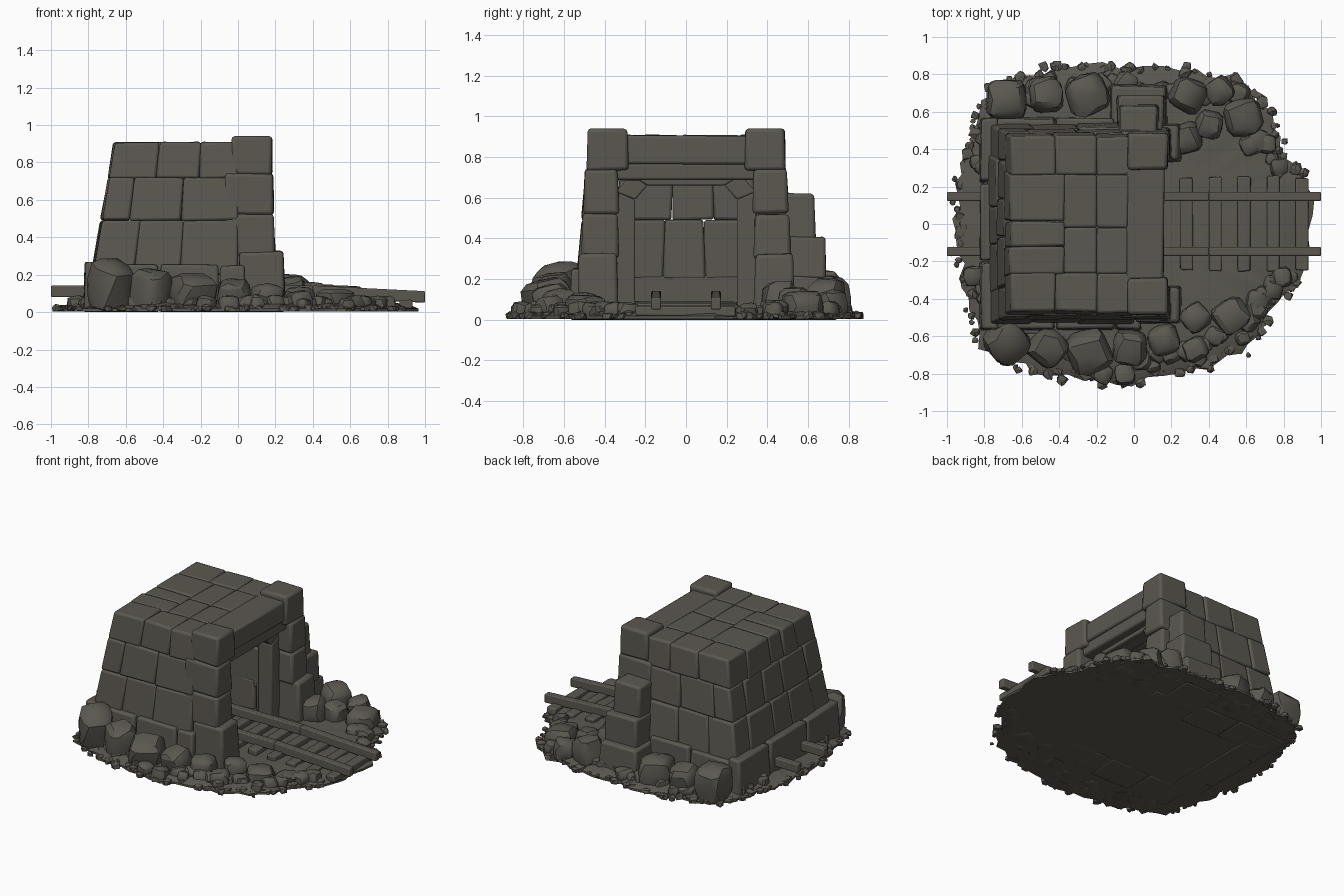
import bpy, bmesh, math, random
from mathutils import Vector, Matrix

if "Cube" in bpy.data.objects:
    bpy.data.objects.remove(bpy.data.objects["Cube"])

random.seed(7)
MAT = bpy.data.materials.new("weathered_stone")
MAT.diffuse_color = (0.105, 0.097, 0.081, 1)
MAT.use_nodes = True
MAT.node_tree.nodes["Principled BSDF"].inputs["Base Color"].default_value = MAT.diffuse_color


def finish(name, bm, bevel=0.0, angle=35, segments=2):
    """Turn a bmesh into a named object with optional bevel and shading."""
    bmesh.ops.recalc_face_normals(bm, faces=bm.faces)
    me = bpy.data.meshes.new(name)
    bm.to_mesh(me)
    bm.free()
    ob = bpy.data.objects.new(name, me)
    bpy.context.collection.objects.link(ob)
    me.materials.append(MAT)
    if bevel:
        mod = ob.modifiers.new("worn_edges", 'BEVEL')
        mod.width, mod.segments, mod.limit_method = bevel, segments, 'ANGLE'
    bpy.ops.object.select_all(action='DESELECT')
    ob.select_set(True)
    bpy.context.view_layer.objects.active = ob
    bpy.ops.object.shade_smooth_by_angle(angle=math.radians(angle))
    return ob


def hexa(bm, bottom, top, wob=0.0):
    """Eight cornered block from two matching quads, corners slightly jittered."""
    j = lambda: random.uniform(-wob, wob)
    v = [bm.verts.new((p[0] + j(), p[1] + j(), max(0, p[2] + j()))) for p in bottom + top]
    for f in ((0, 1, 2, 3), (4, 5, 6, 7), (0, 1, 5, 4), (1, 2, 6, 5), (2, 3, 7, 6), (3, 0, 4, 7)):
        bm.faces.new([v[i] for i in f])


def box(bm, x, y, z, wob=0.0, taper=0.0):
    def quad(zz, t):
        return [(x[0] + t, y[0] + t, zz), (x[1] - t, y[0] + t, zz),
                (x[1] - t, y[1] - t, zz), (x[0] + t, y[1] - t, zz)]
    hexa(bm, quad(z[0], 0), quad(z[1], taper), wob)


def rock(bm, x, y, z, r, h, detail=2, wob=0.09):
    """Chunky rounded-box rock, half width r, half height h."""
    vs = bmesh.ops.create_icosphere(bm, subdivisions=detail, radius=1)['verts']
    rot = Matrix.Rotation(random.uniform(0, 6.28), 3, 'Z') @ Matrix.Rotation(random.uniform(-.3, .3), 3, 'X')
    for v in vs:
        c = Vector([math.copysign(abs(a) ** 0.6, a) * 0.93 for a in v.co])
        c = rot @ (c * (1 + random.uniform(-wob, wob)))
        v.co = (x + c.x * r, y + c.y * r, max(0.003, z + c.z * h))


# Ground pad with irregular outline
OUT = [(-.95, -.1), (-.9, -.38), (-.8, -.68), (-.52, -.79), (-.1, -.86), (.3, -.79), (.6, -.68),
       (.74, -.45), (.93, -.25), (.95, .2), (.83, .32), (.73, .58), (.58, .77), (.3, .82),
       (-.2, .86), (-.58, .8), (-.78, .72), (-.87, .45), (-.95, .2)]


def outline(t):
    f = (t % 1) * len(OUT)
    i = int(f) % len(OUT)
    return Vector(OUT[i]).lerp(Vector(OUT[(i + 1) % len(OUT)]), f - int(f))


bm = bmesh.new()
N, rings = 90, []
for scale, z, wob in ((1.0, .004, .0), (1.0, .018, .0), (.94, .038, .006), (.8, .055, .008), (.5, .05, .004)):
    ring = []
    for i in range(N):
        edge_noise = 1 + .018 * math.sin(i * 2.3) + .012 * math.sin(i * 5.1)
        p = outline(i / N) * scale * edge_noise
        ring.append(bm.verts.new((p.x, p.y, z + random.uniform(-wob, wob))))
    rings.append(ring)
for a, b in zip(rings, rings[1:]):
    for i in range(N):
        k = (i + 1) % N
        bm.faces.new((a[i], a[k], b[k], b[i]))
bm.faces.new(rings[0])
bm.faces.new(rings[-1])
finish("ground_pad", bm)

# Tapered house walls: outer half width and back position at height z
hy = lambda z: .555 - .098 * z
xb = lambda z: -.81 + .17 * z
COURSES = [(.2, .49, (0, .28, .6, 1), (-1, -.3, .25, 1)),
           (.49, .72, (0, .2, .58, 1), (-1, -.2, .4, 1)),
           (.715, .908, (0, .36, .7, 1), (-1, -.45, 0.05, 1))]

for side, label in ((-1, "front"), (1, "rear")):
    bm = bmesh.new()
    for z0, z1, cuts, _ in COURSES:
        inner = .26 if z0 > .7 else .34
        for a, b in zip(cuts, cuts[1:]):
            out = random.uniform(-.004, .008)

            def quad(z):
                xa, xc = (xb(z) + t * (.0 - xb(z)) for t in (a, b))
                return [(xa, side * inner, z), (xc, side * inner, z),
                        (xc, side * (hy(z) + out), z), (xa, side * (hy(z) + out), z)]
            hexa(bm, quad(z0), quad(z1), .004)
    finish(label + "_wall_stones", bm, .014)

bm = bmesh.new()
for z0, z1, _, cols in COURSES:
    inner = -.37 if z0 > .7 else -.6
    for a, b in zip(cols, cols[1:]):
        out = random.uniform(0, .01)

        def quad(z):
            w = hy(z) - (.2 if z0 > .7 else .16)
            return [(xb(z) - out, a * w, z), (inner, a * w, z), (inner, b * w, z), (xb(z) - out, b * w, z)]
        hexa(bm, quad(z0), quad(z1), .004)
box(bm, (-.78, -.6), (-.4, .4), (0, .22))
finish("back_wall_stones", bm, .014)

# Roof slabs
bm = bmesh.new()
for x in ((-.375, -.2), (-.2, -.03)):
    for y in ((-.265, -.02), (-.02, .265)):
        box(bm, x, y, (.74, .897 + random.uniform(0, .012)), .003)
finish("roof_slabs", bm, .012)

# Plinth course at the foot of the walls
bm = bmesh.new()
for a, b in ((-.57, -.2), (-.2, .22), (.22, .57)):
    box(bm, (-.825, -.72), (a, b), (0, .265), .006, .008)
for side in (-1, 1):
    for a, b in ((-.74, -.42), (-.42, -.1), (-.1, .04)):
        y = sorted((side * .33, side * .57))
        box(bm, (a, b), y, (0, .25 + random.uniform(-.015, .01)), .006, .008)
finish("plinth_stones", bm, .014)

# Entrance pillars with base, shaft and corner cap
bm = bmesh.new()
for s in (-1, 1):
    Y = lambda a, b: sorted((s * a, s * b))
    box(bm, (0, .255), Y(.33, .535), (0, .325), .006, .012)
    box(bm, (-.08, .2), Y(.33, .515), (.3, .52), .005, .008)
    box(bm, (-.075, .192), Y(.33, .505), (.52, .74), .005, .006)
    box(bm, (-.04, .185), Y(.285, .488), (.735, .94), .005, .004)
finish("entrance_pillars", bm, .018)

# Lintel over the entrance
bm = bmesh.new()
box(bm, (-.045, .16), (-.3, .3), (.765, .905), .004)
box(bm, (-.03, .145), (-.35, .35), (.69, .775), .006)
finish("entrance_lintel", bm, .014)

# Timber frames lining the tunnel, with cut corners
IN = [(-.25, .02), (-.25, .59), (-.19, .66), (.19, .66), (.25, .59), (.25, .02)]
OUTER = [(-.345, .02), (-.345, .63), (-.27, .71), (.27, .71), (.345, .63), (.345, .02)]
for name, x0, x1 in (("outer_timber_frame", -.02, .09), ("inner_timber_frame", -.42, -.32)):
    bm = bmesh.new()
    for i in range(5):
        quad = lambda x: [(x, *IN[i]), (x, *IN[i + 1]), (x, *OUTER[i + 1]), (x, *OUTER[i])]
        hexa(bm, quad(x0), quad(x1))
    finish(name, bm, .008)

# Stepped buttress on the rear side
bm = bmesh.new()
box(bm, (-.13, .18), (.45, .745), (0, .215), .006, .012)
box(bm, (-.095, .165), (.45, .69), (.2, .405), .005, .008)
box(bm, (-.08, .13), (.45, .638), (.395, .62), .005, .006)
finish("rear_buttress", bm, .016)

# Sleepers
bm = bmesh.new()
for k in range(-4, 6):
    x = .125 + .155 * k
    z = .088 - max(0, x - .4) * .045
    e = random.uniform(-.012, .008)
    box(bm, (x - .034, x + .034), (-.25 - e, .25 + e), (.02, z), .004)
finish("track_sleepers", bm, .008)

# Rails, dipping towards the open end
for s, label in ((-1, "front"), (1, "rear")):
    bm = bmesh.new()
    y0, y1 = s * .147 - .024, s * .147 + .024
    pts = [(-1, .08), (.4, .08), (1, .05)]
    for (xa, za), (xc, zc) in zip(pts, pts[1:]):
        quad = lambda x, z: [(x, y0, z), (x, y1, z), (x, y1, z + .062), (x, y0, z + .062)]
        hexa(bm, quad(xa, za), quad(xc, zc))
    finish(label + "_rail", bm, .007)

# Boulders heaped around the walls: x, y, half width, height
BOULDERS = [(-.68, -.63, .12, .3), (-.46, -.66, .11, .24), (-.24, -.68, .125, .21), (-.02, -.66, .1, .18),
            (.16, -.62, .09, .16), (.33, -.5, .08, .14), (.52, -.49, .1, .13), (.33, -.67, .07, .12),
            (-.68, .66, .12, .26), (-.47, .69, .1, .21), (-.25, .69, .12, .22), (.29, .69, .1, .21),
            (.46, .71, .08, .15), (.58, .57, .11, .15), (.4, .53, .08, .17), (.62, .42, .06, .1), (.28, .46, .09, .2)]
bm = bmesh.new()
for x, y, r, h in BOULDERS:
    rock(bm, x, y, h * .45, r, h * .55, 2, .06)
finish("boulders", bm, 0, 28)

# Medium stones filling the slope, then pebbles along the rim
bm = bmesh.new()
for i in range(95):
    p = outline((i + random.random()) / 95) * random.uniform(.84, .95)
    if abs(p.y) < .27:
        continue
    r = random.uniform(.035, .065)
    rock(bm, p.x, p.y, .04, r, r * .9, 2, .08)
finish("slope_stones", bm, 0, 28)

bm = bmesh.new()
for i in range(150):
    p = outline((i + random.random()) / 150) * random.uniform(.95, 1.03)
    if p.x > .75 and abs(p.y) < .27 or abs(p.x) > .98:
        continue
    r = random.uniform(.014, .034)
    rock(bm, p.x, p.y, .018, r, r * .8, 1, .25)
finish("rim_pebbles", bm, 0, 20)
